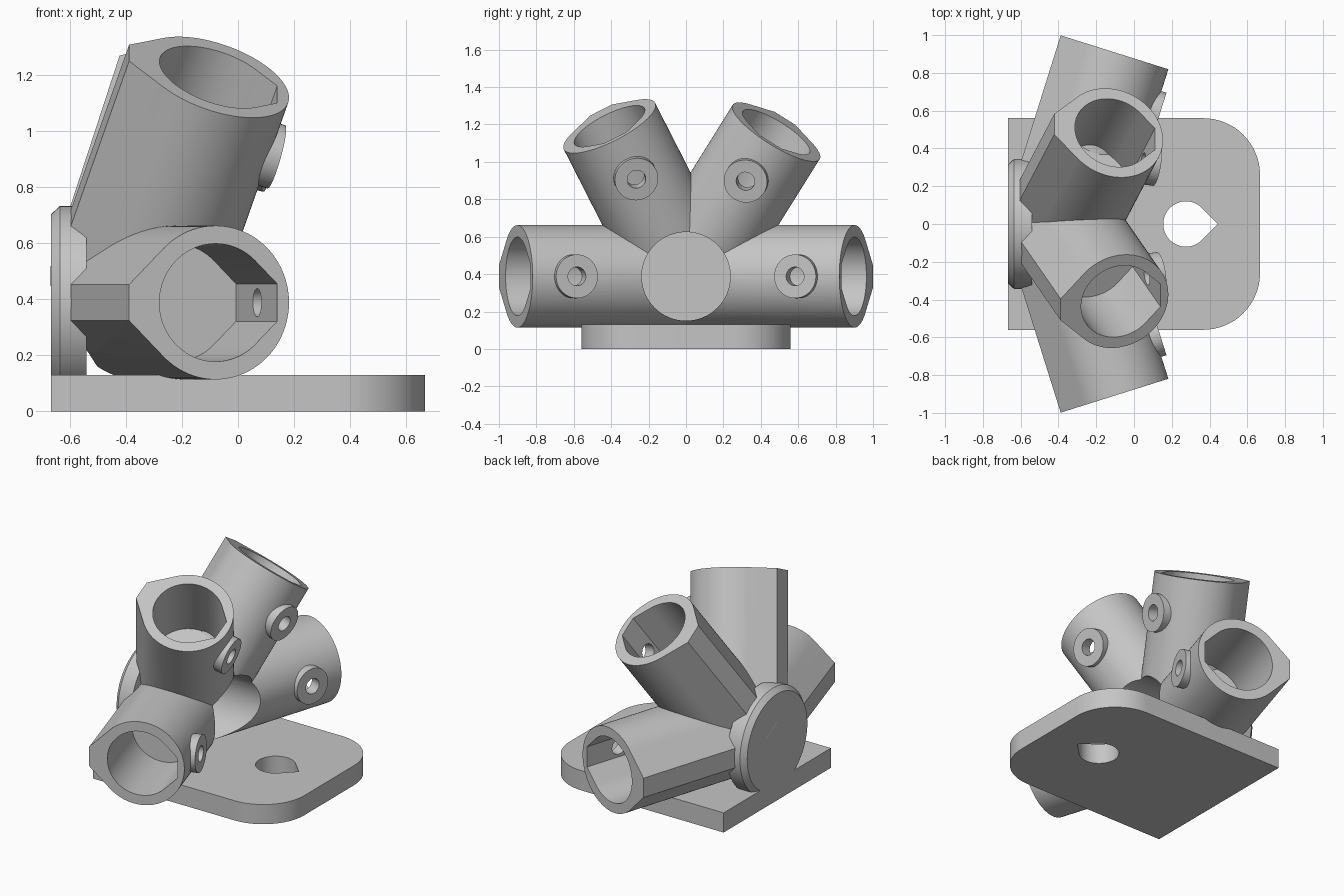
import bpy, bmesh
from math import sin, cos, pi, sqrt, radians
from mathutils import Matrix, Vector

cube = bpy.data.objects.get("Cube")
if cube:
    bpy.data.objects.remove(cube)

grey = bpy.data.materials.new("plain_grey")
grey.use_nodes = True
colour = (0.56, 0.56, 0.56, 1)
grey.diffuse_color = colour
grey.node_tree.nodes["Principled BSDF"].inputs["Base Color"].default_value = colour

HUB = Vector((-0.363, 0, 0.388))


def circle(r, n=64):
    return [(r * cos(2 * pi * i / n), r * sin(2 * pi * i / n)) for i in range(n)]


def teardrop(r, flat, side=1, n=60):
    """Circle with a 45 degree peak along local x, blunted to a flat of given half width."""
    pts = [(r * cos(a), r * sin(a)) for a in (pi / 4 + 1.5 * pi * i / n for i in range(n + 1))]
    tip = r * sqrt(2) - flat
    pts += [(tip, -flat), (tip, flat)] if flat else [(tip, 0)]
    return [(side * x, side * y) for x, y in pts]


def prism(name, pts, low, high, matrix=Matrix(), low_scale=1):
    bm = bmesh.new()
    face = bm.faces.new([bm.verts.new((x, y, high)) for x, y in pts])
    new = bmesh.ops.extrude_face_region(bm, geom=[face])["geom"]
    for v in new:
        if isinstance(v, bmesh.types.BMVert):
            v.co = (v.co.x * low_scale, v.co.y * low_scale, low)
    bmesh.ops.recalc_face_normals(bm, faces=bm.faces)
    bm.transform(matrix)
    mesh = bpy.data.meshes.new(name)
    bm.to_mesh(mesh)
    bm.free()
    mesh.materials.append(grey)
    obj = bpy.data.objects.new(name, mesh)
    bpy.context.collection.objects.link(obj)
    return obj


def activate(obj):
    bpy.ops.object.select_all(action='DESELECT')
    obj.select_set(True)
    bpy.context.view_layer.objects.active = obj


def combine(obj, other, operation):
    mod = obj.modifiers.new("combine", 'BOOLEAN')
    mod.operation, mod.solver, mod.object = operation, 'EXACT', other
    activate(obj)
    bpy.ops.object.modifier_apply(modifier=mod.name)
    bpy.data.objects.remove(other)


def frame(xa, ya, za, origin):
    m = Matrix((xa, ya, za)).transposed().to_4x4()
    m.translation = origin
    return m


along_x = frame((0, 1, 0), (0, 0, 1), (1, 0, 0), Vector((0, 0, HUB.z)))


def socket(name, fan, tilt):
    """Blunted teardrop tube with a screw boss, bore, screw hole and shared round access recess."""
    turn = Matrix.Rotation(radians(fan), 3, 'X')
    t = radians(tilt)
    axis = turn @ Vector((sin(t), cos(t), 0))
    out = turn @ Vector((cos(t), -sin(t), 0))
    side = axis.cross(out)
    along = frame(out, side, axis, HUB)
    screw = frame(side, axis, out, HUB + axis * 0.706)
    tube = prism(name, teardrop(0.274, 0.064, -1), 0.025, 0.945, along)
    combine(tube, prism("boss", circle(0.117, 40), 0.235, 0.302, screw), 'UNION')
    combine(tube, prism("bore", teardrop(0.21, 0.067), 0.455, 1.1, along), 'DIFFERENCE')
    combine(tube, prism("screw_hole", circle(0.05, 32), 0.1, 0.4, screw), 'DIFFERENCE')
    combine(tube, prism("recess", circle(0.237), -0.545, 0.4, along_x), 'DIFFERENCE')
    return tube


# Four tube sockets fanned around the centre
parts = [socket("back_lower_tube", 0, 17.45),
         socket("back_upper_tube", 58, 15.5),
         socket("front_upper_tube", 117, 17.45),
         socket("front_lower_tube", 180, 17.45)]

# Round flange with a chamfered outer rim
flange = prism("round_flange", circle(0.344), -0.635, -0.54, along_x)
combine(flange, prism("chamfer", circle(0.344), -0.667, -0.635, along_x, 0.913), 'UNION')

# Base plate, rounded at two corners, with a peaked hole
R = 0.3
corner = [(0.667 - R + R * cos(a), 0.56 - R + R * sin(a)) for a in (pi / 2 * i / 16 for i in range(17))]
outline = corner + [(-0.667, 0.56), (-0.667, -0.56)] + [(x, -y) for x, y in reversed(corner)]
base = prism("base_plate", outline, 0, 0.13)
combine(base, prism("hole", teardrop(0.12, 0), -0.1, 0.3, Matrix.Translation((0.275, 0, 0))), 'DIFFERENCE')

for obj in parts + [flange, base]:
    activate(obj)
    bpy.ops.object.shade_smooth_by_angle(angle=radians(25))
